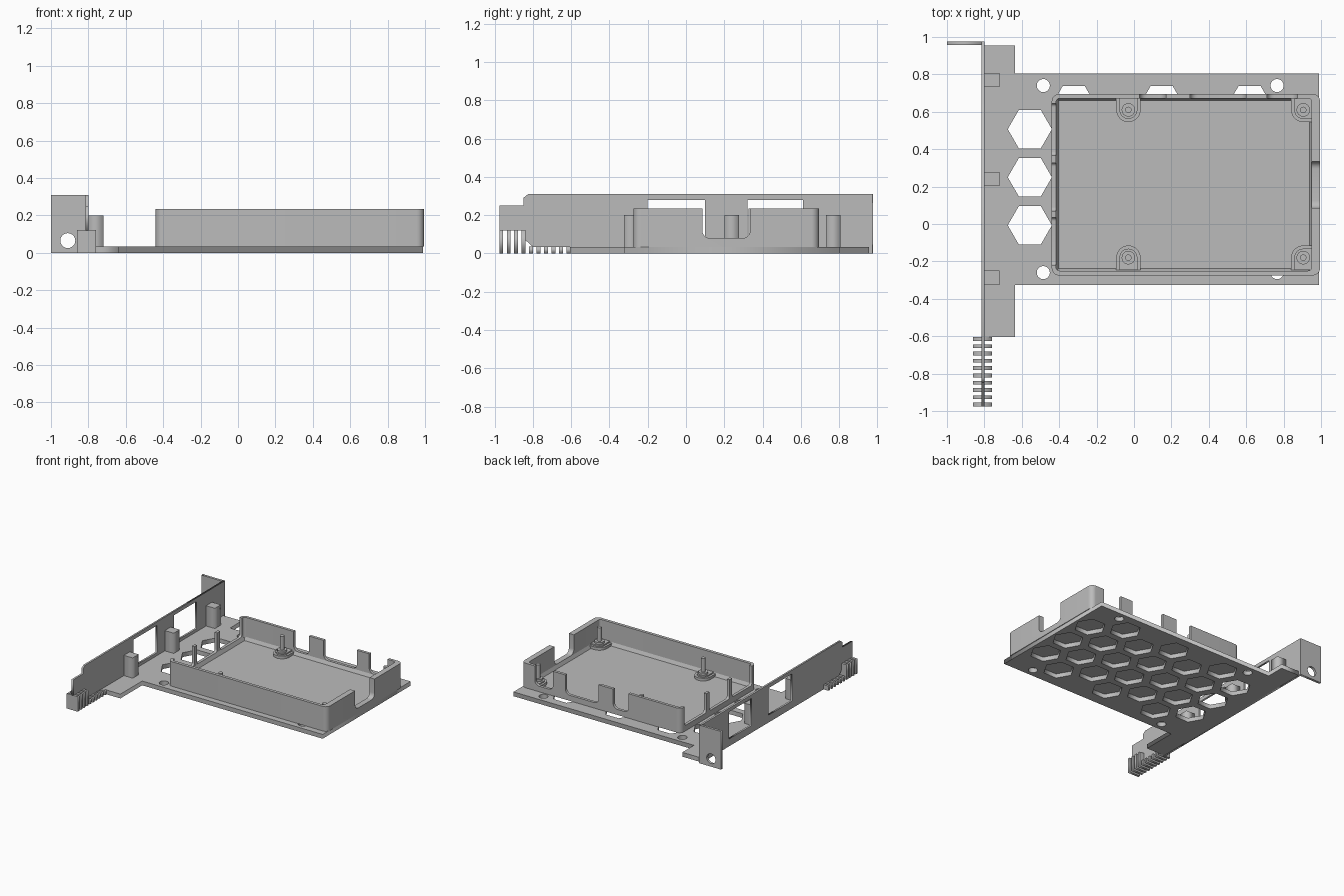
import bpy
import bmesh
from math import cos, sin, pi, radians
from mathutils import Matrix, Vector

if "Cube" in bpy.data.objects:
    bpy.data.objects.remove(bpy.data.objects["Cube"])

grey = bpy.data.materials.new("plain grey")
grey.use_nodes = True
COLOUR = (0.5, 0.5, 0.5, 1)
grey.diffuse_color = COLOUR
grey.node_tree.nodes["Principled BSDF"].inputs["Base Color"].default_value = COLOUR

# Columns give the directions of profile u, profile v and thickness
FRAMES = {
    "x": ((0, 1, 0), (0, 0, 1), (1, 0, 0)),
    "y": ((1, 0, 0), (0, 0, 1), (0, -1, 0)),
    "z": ((1, 0, 0), (0, 1, 0), (0, 0, 1)),
}


def rect(u0, u1, v0, v1):
    return [(u0, v0), (u1, v0), (u1, v1), (u0, v1)]


def arc(cu, cv, r, start, end, steps):
    angles = [radians(start + (end - start) * i / steps) for i in range(steps + 1)]
    return [(cu + r * cos(a), cv + r * sin(a)) for a in angles]


def circle(cu, cv, r, n=32):
    return arc(cu, cv, r, 0, 360, n)[:-1]


def round_rect(u0, u1, v0, v1, r):
    return (arc(u0 + r, v0 + r, r, 180, 270, 8) + arc(u1 - r, v0 + r, r, 270, 360, 8)
            + arc(u1 - r, v1 - r, r, 0, 90, 8) + arc(u0 + r, v1 - r, r, 90, 180, 8))


def plate(name, axis, lo, hi, outline, holes=()):
    """Extrude a flat outline with holes between lo and hi along an axis."""
    curve = bpy.data.curves.new(name, "CURVE")
    curve.dimensions = "2D"
    curve.fill_mode = "BOTH"
    curve.extrude = (hi - lo) / 2
    for loop in (outline, *holes):
        spline = curve.splines.new("POLY")
        spline.points.add(len(loop) - 1)
        for point, (u, v) in zip(spline.points, loop):
            point.co = (u, v, 0, 1)
        spline.use_cyclic_u = True
    obj = bpy.data.objects.new(name, curve)
    bpy.context.collection.objects.link(obj)
    bpy.ops.object.select_all(action="DESELECT")
    obj.select_set(True)
    bpy.context.view_layer.objects.active = obj
    bpy.ops.object.convert(target="MESH")
    obj = bpy.context.view_layer.objects.active
    # Place the profile in the model and weld its edges
    frame = Matrix(FRAMES[axis]).transposed().to_4x4()
    middle = Vector([(lo + hi) / 2 if a == axis else 0 for a in "xyz"])
    bm = bmesh.new()
    bm.from_mesh(obj.data)
    bmesh.ops.remove_doubles(bm, verts=bm.verts, dist=0.0001)
    bmesh.ops.transform(bm, matrix=Matrix.Translation(middle) @ frame, verts=bm.verts)
    bmesh.ops.recalc_face_normals(bm, faces=bm.faces)
    bm.to_mesh(obj.data)
    bm.free()
    obj.data.materials.clear()
    obj.data.materials.append(grey)
    return obj


def smooth(obj):
    bpy.ops.object.select_all(action="DESELECT")
    obj.select_set(True)
    bpy.context.view_layer.objects.active = obj
    bpy.ops.object.shade_smooth_by_angle(angle=radians(30))


def cut(obj, cutter):
    mod = obj.modifiers.new("notch", "BOOLEAN")
    mod.operation = "DIFFERENCE"
    mod.solver = "EXACT"
    mod.object = cutter
    bpy.context.view_layer.objects.active = obj
    bpy.ops.object.modifier_apply(modifier=mod.name)
    bpy.data.objects.remove(cutter)


BASE = 0.035
LEDGE = 0.08
TOP = 0.235

# Base plate with honeycomb vents and screw holes
holes = []
for col in range(7):
    rows = 3 + col % 2
    for row in range(rows):
        y = 0.25 + (row - (rows - 1) / 2) * 0.257
        holes.append(circle(-0.557 + col * 0.235, y, 0.118, 6))
for x in (-0.485, 0.765):
    for y in (-0.26, 0.74):
        holes.append(circle(x, y, 0.035))
outline = [(-0.805, -0.605), (-0.635, -0.605), (-0.635, -0.325), (0.99, -0.325),
           (0.99, 0.805), (-0.635, 0.805), (-0.635, 0.955), (-0.805, 0.955)]
plate("base_plate", "z", 0, BASE, outline, holes)

# Slot bracket with two windows
profile = [(0.975, 0), (0.975, 0.31), (-0.825, 0.31), (-0.85, 0.29), (-0.85, 0.25),
           (-0.975, 0.25), (-0.975, 0.12), (-0.85, 0.12), (-0.85, 0.08),
           (-0.8, BASE), (-0.61, BASE), (-0.61, 0)]
windows = [rect(-0.2, 0.1, 0.06, 0.28), rect(0.32, 0.61, 0.06, 0.28)]
plate("slot_bracket", "x", -0.815, -0.8, profile, windows)

# Screw tab at the back end of the bracket
plate("screw_tab", "y", 0.957, 0.977, rect(-1, -0.8, 0, 0.31), [circle(-0.91, 0.065, 0.04)])

# Comb of contact teeth at the front end
for i in range(10):
    y = -0.965 + i * 0.0389
    height = 0.122 if i < 4 else BASE + 0.002
    plate("comb_tooth", "y", y - 0.01, y + 0.01, rect(-0.86, -0.76, 0, height))

# Support blocks behind the bracket
for y in (-0.287, 0.24, 0.77):
    plate("support_block", "z", BASE, 0.2, rect(-0.8, -0.72, y - 0.038, y + 0.038))

# Tray wall with rounded corners and round-bottomed notches
wall = plate("tray_wall", "z", BASE, TOP, round_rect(-0.44, 0.995, -0.275, 0.695, 0.04),
             [round_rect(-0.417, 0.95, -0.25, 0.672, 0.02)])


def notch(u0, u1, r):
    return (arc(u0 + r, LEDGE + r, r, 180, 270, 6) + arc(u1 - r, LEDGE + r, r, 270, 360, 6)
            + [(u1, 0.4), (u0, 0.4)])


for u0, u1 in ((0.03, 0.17), (0.3, 0.6), (0.71, 0.875)):
    cut(wall, plate("notch_cutter", "y", 0.655, 0.75, notch(u0, u1, 0.04)))
for u0, u1 in ((-0.22, 0.035), (0.07, 0.327), (0.367, 0.645)):
    cut(wall, plate("notch_cutter", "x", -0.5, -0.4, notch(u0, u1, 0.02)))
cut(wall, plate("notch_cutter", "x", 0.93, 1.1, notch(0.085, 0.335, 0.04)))
smooth(wall)

# Tray floor, sunk inside a sloped ledge
floor = plate("tray_floor", "z", BASE, LEDGE, rect(-0.425, 0.96, -0.26, 0.682))
bm = bmesh.new()
bm.from_mesh(floor.data)
top = [f for f in bm.faces if f.normal.z > 0.9]
bmesh.ops.dissolve_faces(bm, faces=top)
top = [f for f in bm.faces if f.normal.z > 0.9]
bmesh.ops.inset_region(bm, faces=top, thickness=0.012, depth=0)
bmesh.ops.inset_region(bm, faces=top, thickness=0.02, depth=-0.03)
bm.to_mesh(floor.data)
bm.free()


# Mounting pads joined to the wall, each with a collar and pin
def pad(x, y, r, side, corner):
    edge = y + side * 0.065
    pts = arc(0, 0, r, 180, 270, 8)
    if corner:
        pts += [(0.955 - x, -r)]
    else:
        pts += arc(0, 0, r, 270, 360, 8)[1:]
    pts = [(x + u, y + side * v) for u, v in pts]
    return pts + [(pts[-1][0], edge), (x - r, edge)]


for x, corner in ((-0.03, False), (0.905, True)):
    for y, side in ((0.61, 1), (-0.18, -1)):
        plate("pad_step", "z", 0.045, 0.072, pad(x, y, 0.065, side, corner))
        plate("mounting_pad", "z", 0.045, LEDGE + 0.003, pad(x, y, 0.048, side, corner))
        smooth(plate("pin_collar", "z", LEDGE, 0.1, circle(x, y, 0.036, 24)))
        smooth(plate("locating_pin", "z", 0.09, 0.21, circle(x, y, 0.017, 20)))
